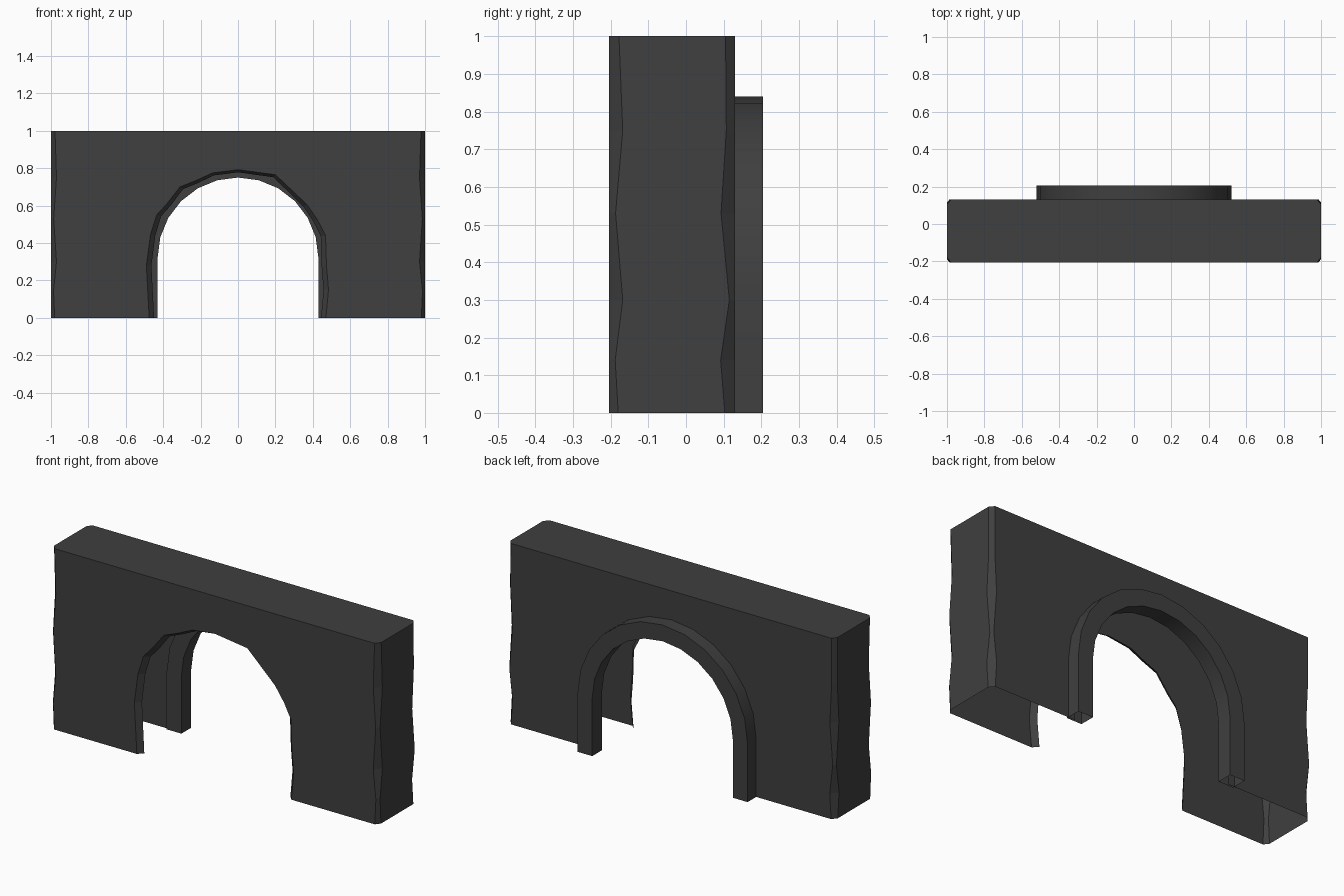
import bpy, bmesh
from math import sin, cos, pi, radians

cube = bpy.data.objects.get("Cube")
if cube:
    bpy.data.objects.remove(cube)

stone = bpy.data.materials.new("dark_grey_stone")
stone.use_nodes = True
colour = (0.05, 0.05, 0.05, 1)
stone.diffuse_color = colour
bsdf = stone.node_tree.nodes["Principled BSDF"]
bsdf.inputs["Base Color"].default_value = colour
bsdf.inputs["Roughness"].default_value = 0.9

FRONT, BACK, RING_BACK = -0.205, 0.13, 0.205
SPRING = 0.32


def finish(bm, name):
    bmesh.ops.recalc_face_normals(bm, faces=bm.faces)
    mesh = bpy.data.meshes.new(name)
    bm.to_mesh(mesh)
    bm.free()
    mesh.materials.append(stone)
    obj = bpy.data.objects.new(name, mesh)
    bpy.context.collection.objects.link(obj)
    return obj


def verts(bm, points):
    return [bm.verts.new(p) for p in points]


def strip(bm, a, b):
    for i in range(len(a) - 1):
        bm.faces.new((a[i], a[i + 1], b[i + 1], b[i]))


def arch(radius, y):
    """Round arch on straight legs, from right leg (+x) over to left leg."""
    curve = [(radius * cos(pi * i / 12), y, SPRING + radius * sin(pi * i / 12))
             for i in range(13)]
    return [(radius, y, 0)] + curve + [(-radius, y, 0)]


# Hollow wall shell, open underneath, with worn chamfered corners
bm = bmesh.new()
rows = [0, 0.14, 0.3, 0.53, 0.75, 1]
front_wear = [0.025, 0.017, 0.037, 0.018, 0.037, 0.027]
back_wear = [0.027, 0.038, 0.015, 0.037, 0.023, 0.025]
columns = {}
for s in (-1, 1):
    for side, y, wear, inward in (("front", FRONT, front_wear, 1),
                                  ("back", BACK, back_wear, -1)):
        face = verts(bm, [(s * (1 - 0.8 * w), y, z) for z, w in zip(rows, wear)])
        end = verts(bm, [(s, y + inward * w, z) for z, w in zip(rows, wear)])
        columns[s, side] = face, end
        strip(bm, face, end)
    strip(bm, columns[s, "front"][1], columns[s, "back"][1])

# Top slab
top = []
for s, side, order in ((-1, "front", (1, 0)), (1, "front", (0, 1)),
                       (1, "back", (1, 0)), (-1, "back", (0, 1))):
    top += [columns[s, side][k][-1] for k in order]
bm.faces.new(top)

# Front skin with a rough-hewn opening and a narrow bevelled lip
rough = [(0.47, 0), (0.484, 0.15), (0.473, 0.28), (0.468, 0.44), (0.425, 0.524),
         (0.37, 0.604), (0.286, 0.684), (0.2, 0.765), (0, 0.792), (-0.136, 0.775),
         (-0.227, 0.733), (-0.31, 0.7), (-0.38, 0.61), (-0.435, 0.55),
         (-0.468, 0.444), (-0.49, 0.28), (-0.475, 0)]
edge = verts(bm, [(x, FRONT, z) for x, z in rough])
lip = verts(bm, [(x * 0.945, FRONT + 0.028, z - 0.03 * max(0, z - SPRING))
                 for x, z in rough])
strip(bm, edge, lip)
bm.faces.new(columns[-1, "front"][0] + columns[1, "front"][0][::-1] + edge)

# Back skin, its opening covered by the ring
hole = verts(bm, arch(0.48, BACK))
bm.faces.new(columns[-1, "back"][0] + columns[1, "back"][0][::-1] + hole)
finish(bm, "wall")

# Raised arch ring on the back, open at its feet
bm = bmesh.new()
loops = [verts(bm, arch(r, y)) for r, y in
         ((0.43, 0.12), (0.52, 0.12), (0.52, RING_BACK), (0.43, RING_BACK))]
for i in range(4):
    strip(bm, loops[i], loops[(i + 1) % 4])
ring = finish(bm, "arch_ring")
bpy.ops.object.select_all(action="DESELECT")
ring.select_set(True)
bpy.context.view_layer.objects.active = ring
bpy.ops.object.shade_smooth_by_angle(angle=radians(30))
